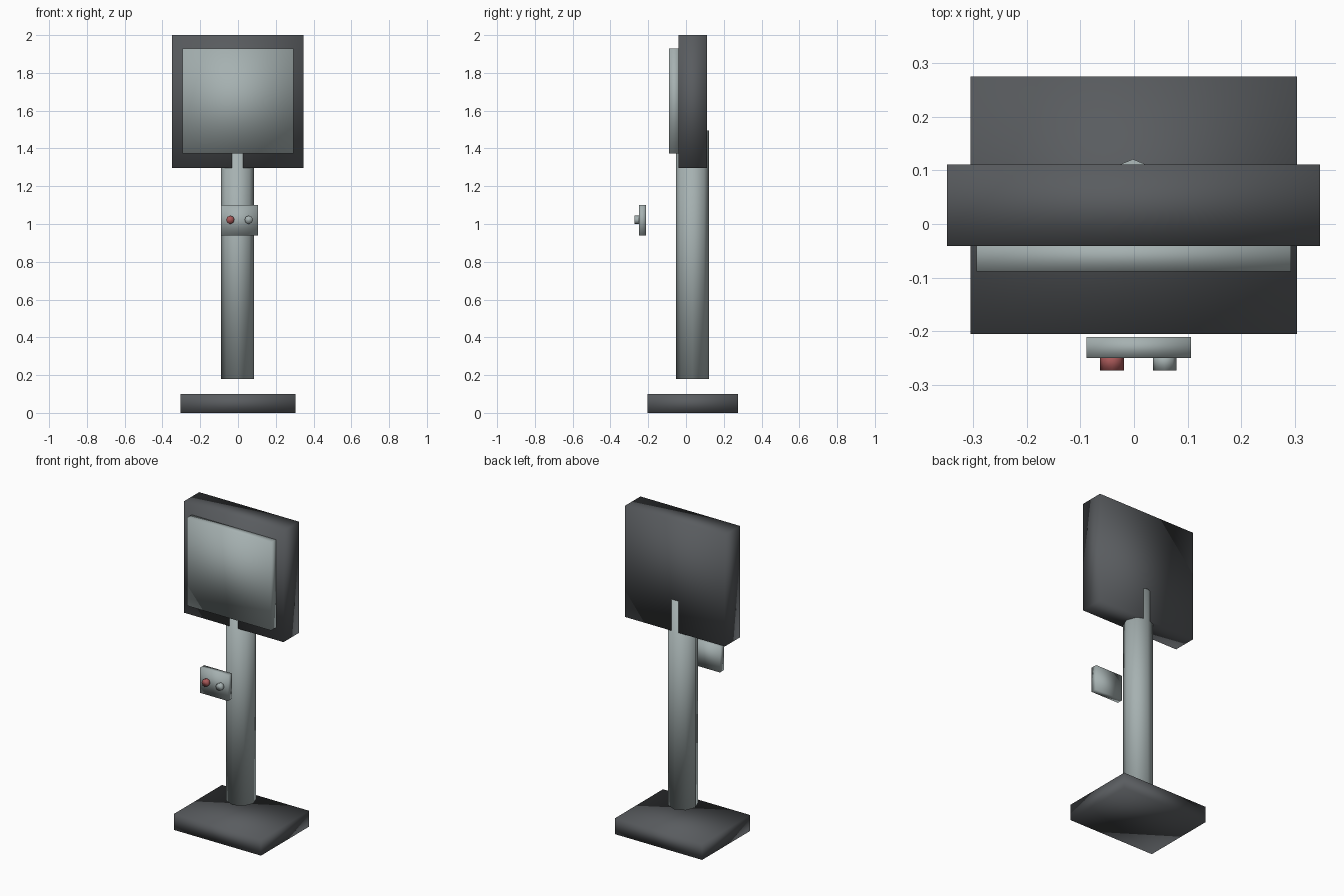
import bpy, math
from mathutils import Matrix

cube = bpy.data.objects.get("Cube")
if cube:
    bpy.data.objects.remove(cube, do_unlink=True)


def material(name, rgb):
    m = bpy.data.materials.new(name)
    m.use_nodes = True
    m.diffuse_color = (*rgb, 1)
    m.node_tree.nodes["Principled BSDF"].inputs["Base Color"].default_value = (*rgb, 1)
    return m


DARK = material("dark slate", (0.10, 0.107, 0.115))
GREY = material("pale grey", (0.38, 0.44, 0.44))
RED = material("button red", (0.40, 0.10, 0.10))


def finish(name, mat):
    """Name, colour and fully smooth the newest object."""
    o = bpy.context.object
    o.name = o.data.name = name
    o.data.materials.append(mat)
    o.data.shade_smooth()
    return o


def box(name, mat, x, y, z):
    """Box from its x, y and z ranges."""
    bpy.ops.mesh.primitive_cube_add(size=1)
    o = finish(name, mat)
    size = [b - a for a, b in (x, y, z)]
    mid = [(a + b) / 2 for a, b in (x, y, z)]
    o.data.transform(Matrix.Translation(mid) @ Matrix.Diagonal((*size, 1)))


def prism(name, mat, radius, depth, centre, tilt=0):
    """Eight-sided cylinder."""
    bpy.ops.mesh.primitive_cylinder_add(vertices=8, radius=radius, depth=depth,
                                        location=centre, rotation=(tilt, 0, 0))
    finish(name, mat)


# Floor plate and pole
box("base", DARK, (-0.305, 0.304), (-0.205, 0.275), (0, 0.10))
prism("pole", GREY, 0.087, 1.316, (-0.002, 0.034, 0.838))

# Display head
box("display_housing", DARK, (-0.349, 0.347), (-0.041, 0.111), (1.297, 2))
box("display_screen", GREY, (-0.294, 0.293), (-0.089, -0.03), (1.374, 1.93))

# Control panel floating in front of the pole, with two buttons
box("control_panel", GREY, (-0.089, 0.106), (-0.25, -0.211), (0.94, 1.10))
for name, mat, x in (("right_button", RED, -0.041), ("left_button", GREY, 0.057)):
    prism(name, mat, 0.022, 0.033, (x, -0.2565, 1.022), math.pi / 2)
